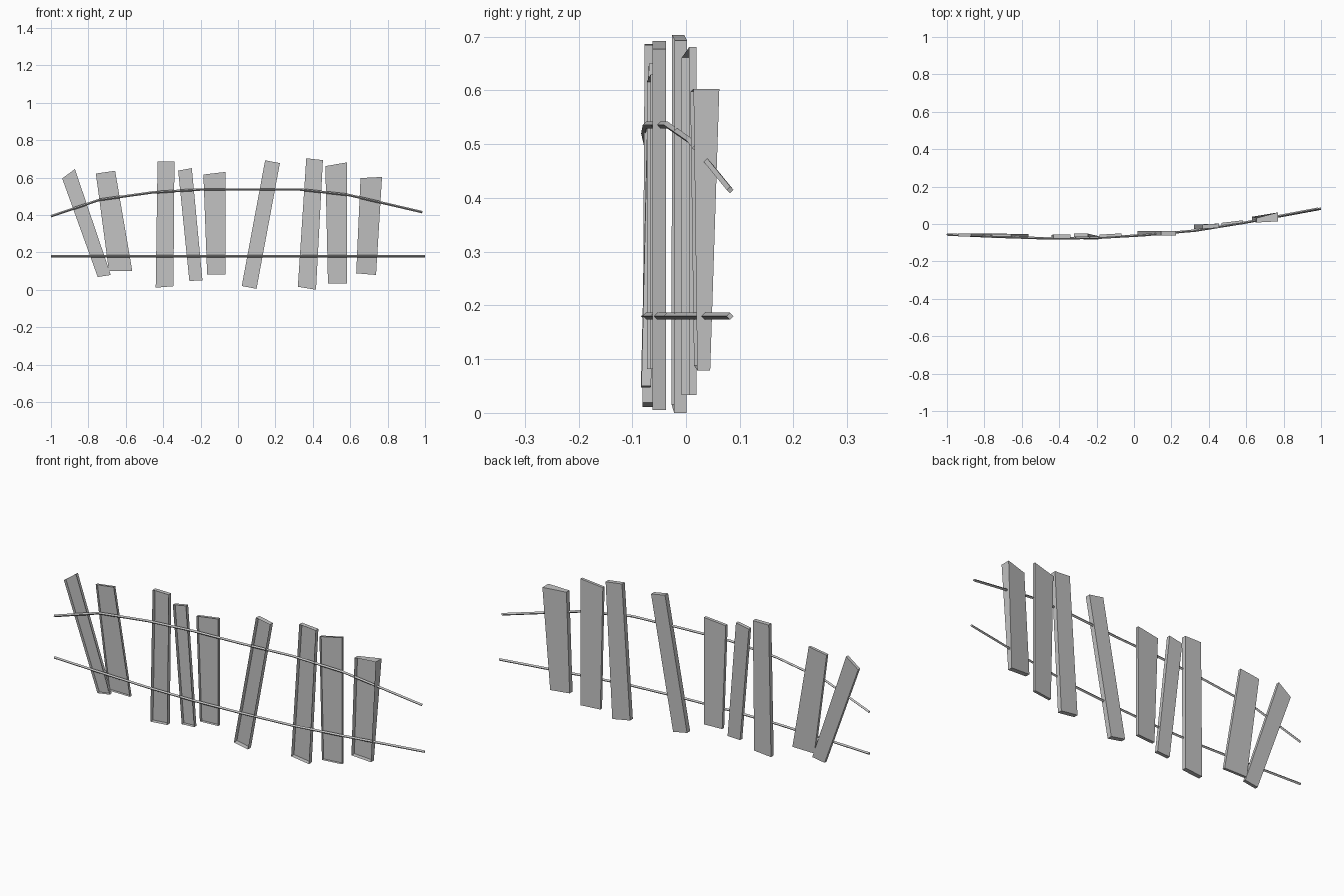
import bpy
import bmesh
from mathutils import Vector

default_cube = bpy.data.objects.get("Cube")
if default_cube:
    bpy.data.objects.remove(default_cube, do_unlink=True)


def make_material(name, colour):
    material = bpy.data.materials.new(name)
    material.use_nodes = True
    material.diffuse_color = colour
    shader = next(n for n in material.node_tree.nodes if n.type == 'BSDF_PRINCIPLED')
    shader.inputs["Base Color"].default_value = colour
    return material


grey = make_material("weathered_grey", (0.55, 0.55, 0.55, 1))


def plank(name, top_left, top_right, bottom_left, bottom_right,
          front, depth=0.018, lean=0.0, flare=0.0):
    """Skewed hollow board, open at the front: (x, z) corners,
    front = y at its two edges, lean = y shift at the foot,
    flare = extra depth at the right top."""
    bm = bmesh.new()
    bmesh.ops.create_cube(bm, size=1)
    bm.normal_update()
    open_side = [face for face in bm.faces if face.normal.y < -0.5]
    bmesh.ops.delete(bm, geom=open_side, context='FACES_ONLY')
    for vert in bm.verts:
        is_right, is_back, is_top = (c > 0 for c in vert.co)
        if is_top:
            x, z = top_right if is_right else top_left
        else:
            x, z = bottom_right if is_right else bottom_left
        y = front[is_right]
        if not is_top:
            y += lean
        if is_back:
            y += depth
            if is_top and is_right:
                y += flare
        vert.co = Vector((x, y, z))
    mesh = bpy.data.meshes.new(name)
    bm.to_mesh(mesh)
    bm.free()
    mesh.materials.append(grey)
    board = bpy.data.objects.new(name, mesh)
    bpy.context.collection.objects.link(board)
    return board


def wire(name, points, radius=0.0065):
    """Thin four-sided strand swept along a polyline."""
    curve = bpy.data.curves.new(name, 'CURVE')
    curve.dimensions = '3D'
    curve.bevel_depth = radius
    curve.bevel_resolution = 0
    curve.use_fill_caps = True
    spline = curve.splines.new('POLY')
    spline.points.add(len(points) - 1)
    for point, position in zip(spline.points, points):
        point.co = (*position, 1)
    spline.use_smooth = False
    curve.materials.append(grey)
    strand = bpy.data.objects.new(name, curve)
    bpy.context.collection.objects.link(strand)
    bpy.ops.object.select_all(action='DESELECT')
    strand.select_set(True)
    bpy.context.view_layer.objects.active = strand
    bpy.ops.object.convert(target='MESH')
    return strand


# Crooked boards, from the right end of the fence to the left end
plank("end_board_right", (-0.94, 0.595), (-0.872, 0.645), (-0.75, 0.068), (-0.68, 0.079),
      front=(-0.066, -0.066), depth=0.016)
plank("leaning_board_right", (-0.76, 0.621), (-0.657, 0.636), (-0.69, 0.099), (-0.565, 0.099),
      front=(-0.066, -0.068), depth=0.014)
plank("tall_board_right", (-0.43, 0.686), (-0.34, 0.685), (-0.44, 0.011), (-0.345, 0.019),
      front=(-0.077, -0.077), depth=0.022, lean=-0.004)
plank("narrow_board", (-0.32, 0.637), (-0.247, 0.65), (-0.26, 0.047), (-0.19, 0.05),
      front=(-0.07, -0.069), lean=-0.014)
plank("middle_board", (-0.185, 0.616), (-0.066, 0.63), (-0.165, 0.082), (-0.067, 0.082),
      front=(-0.073, -0.066), depth=0.016)
plank("slanted_board", (0.145, 0.692), (0.224, 0.677), (0.02, 0.02), (0.099, 0.005),
      front=(-0.062, -0.062), depth=0.025)
plank("tall_board_left", (0.365, 0.703), (0.454, 0.693), (0.32, 0.016), (0.417, 0),
      front=(-0.026, -0.021), depth=0.023, lean=-0.001)
plank("wide_board", (0.467, 0.661), (0.584, 0.681), (0.481, 0.033), (0.584, 0.033),
      front=(-0.008, 0.006), depth=0.014)
plank("end_board_left", (0.655, 0.597), (0.77, 0.603), (0.632, 0.088), (0.738, 0.079),
      front=(0.008, 0.014), depth=0.024, lean=0.007, flare=0.024)

# Two wires share one gently bowed ground line; the upper one also arches
ground_line = [(-1, -0.056), (-0.74, -0.068), (-0.46, -0.077), (-0.2, -0.074),
               (0.05, -0.06), (0.33, -0.035), (0.59, 0.007), (1, 0.082)]
arch = [0.393, 0.481, 0.52, 0.536, 0.536, 0.536, 0.507, 0.415]
wire("lower_wire", [(x, y, 0.18) for x, y in ground_line])
wire("upper_wire", [(min(x, 0.985), y, z) for (x, y), z in zip(ground_line, arch)])
